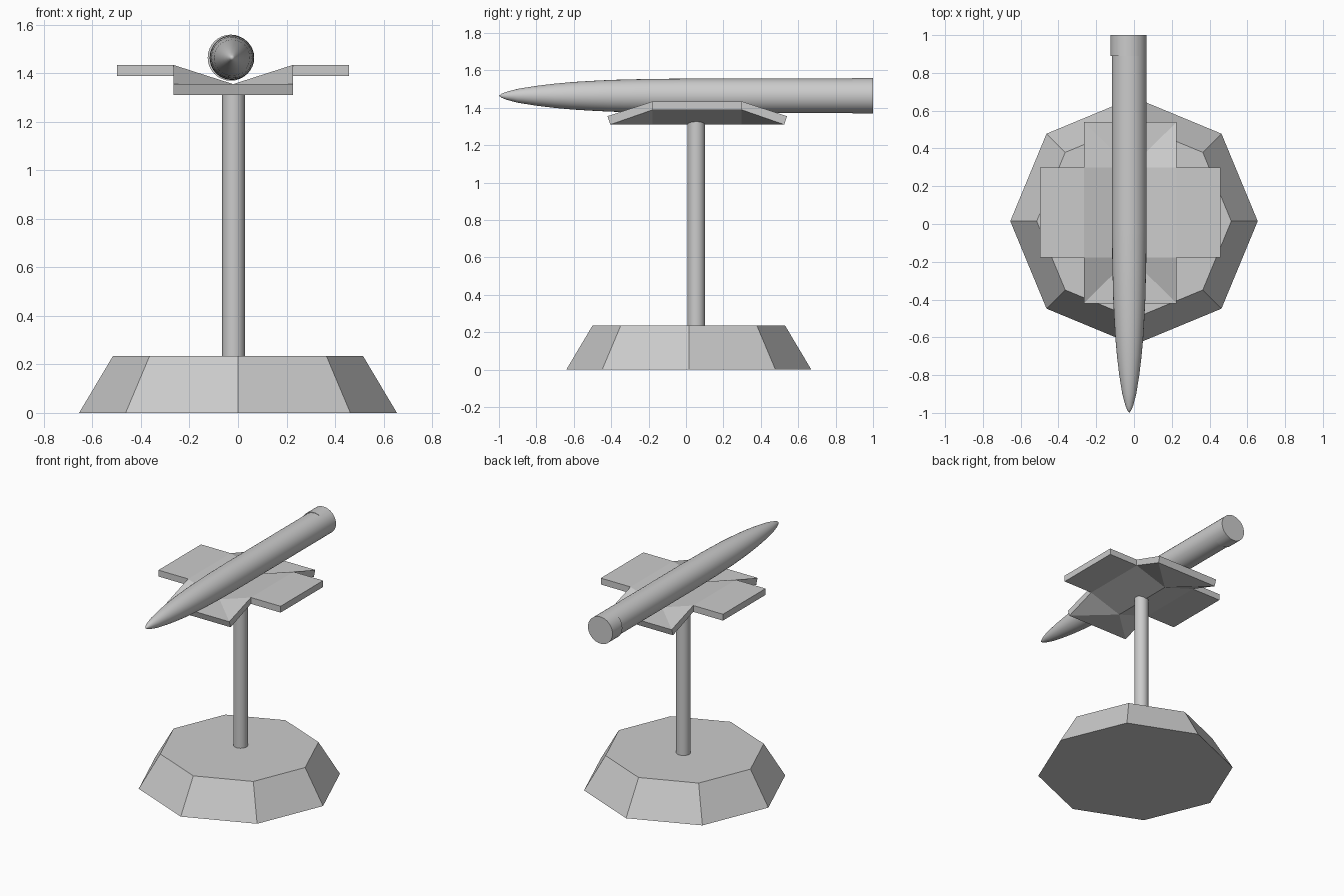
import bpy, bmesh, math
from mathutils import Matrix, Vector

if "Cube" in bpy.data.objects:
    bpy.data.objects.remove(bpy.data.objects["Cube"])

grey = bpy.data.materials.new("plain grey")
grey.diffuse_color = (0.6, 0.6, 0.6, 1)
grey.use_nodes = True
grey.node_tree.nodes["Principled BSDF"].inputs["Base Color"].default_value = grey.diffuse_color


def finish(name, bm, smooth=False):
    bmesh.ops.recalc_face_normals(bm, faces=bm.faces[:])
    me = bpy.data.meshes.new(name)
    bm.to_mesh(me)
    bm.free()
    me.materials.append(grey)
    ob = bpy.data.objects.new(name, me)
    bpy.context.collection.objects.link(ob)
    if smooth:
        bpy.ops.object.select_all(action='DESELECT')
        bpy.context.view_layer.objects.active = ob
        ob.select_set(True)
        bpy.ops.object.shade_smooth_by_angle(angle=math.radians(35))
    return ob


def lathe(name, profile, sides, origin, along_y=False, smooth=True):
    """Rings of (height, radius) joined into a closed solid; radius 0 is a tip."""
    bm = bmesh.new()
    rings = []
    for h, r in profile:
        count = sides if r > 0 else 1
        ring = []
        for i in range(count):
            a = 2 * math.pi * i / sides
            u, v = r * math.cos(a), r * math.sin(a)
            co = Vector((u, h, v)) if along_y else Vector((u, v, h))
            ring.append(bm.verts.new(co + Vector(origin)))
        rings.append(ring)
    for lo, hi in zip(rings, rings[1:]):
        for i in range(sides):
            j = (i + 1) % sides
            if len(lo) == 1:
                bm.faces.new((lo[0], hi[i], hi[j]))
            else:
                bm.faces.new((lo[i], lo[j], hi[j], hi[i]))
    for ring in (rings[0], rings[-1]):
        if len(ring) > 1:
            bm.faces.new(ring)
    return finish(name, bm, smooth)


# Octagonal base and pole
lathe("base", [(0, 0.655), (0.235, 0.515)], 8, (0, 0.015, 0), smooth=False)
lathe("pole", [(0.22, 0.047), (1.335, 0.047)], 20, (-0.018, 0.055, 0))

# Rocket body with rounded pointed nose, and the band at its tail
nose = [(-1, 0), (-0.985, 0.011), (-0.96, 0.021), (-0.9, 0.037), (-0.8, 0.053),
        (-0.7, 0.065), (-0.6, 0.074), (-0.5, 0.080), (-0.4, 0.085), (-0.2, 0.090),
        (0, 0.092), (1, 0.092)]
lathe("rocket_body", nose, 32, (-0.025, 0, 1.464), along_y=True)
lathe("tail_band", [(0.89, 0.095), (1.0, 0.095)], 32, (-0.03, 0, 1.464), along_y=True)

# Folded cradle: V-shaped middle, level side wings, flaps folded down front and back
CX, CY, HIGH, LOW, THICK = -0.02, 0.06, 1.434, 1.355, 0.045
HALF, DEPTH, FLAP, WING = 0.246, 0.238, 0.48, 0.478
bm = bmesh.new()


def panel(points):
    bm.faces.new([bm.verts.new((CX + x, CY + y, z)) for x, y, z in points])


for s in (-1, 1):
    panel([(0, -DEPTH, LOW), (s * HALF, -DEPTH, HIGH), (s * HALF, DEPTH, HIGH), (0, DEPTH, LOW)])
    panel([(s * HALF, -DEPTH, HIGH), (s * WING, -DEPTH, HIGH),
           (s * WING, DEPTH, HIGH), (s * HALF, DEPTH, HIGH)])
    panel([(0, s * DEPTH, LOW), (-HALF, s * FLAP, LOW), (HALF, s * FLAP, LOW)])
    for t in (-1, 1):
        panel([(0, s * DEPTH, LOW), (t * HALF, s * DEPTH, HIGH), (t * HALF, s * FLAP, LOW)])
bmesh.ops.remove_doubles(bm, verts=bm.verts[:], dist=0.001)
bmesh.ops.recalc_face_normals(bm, faces=bm.faces[:])
# Thicken downward, keeping the top sheet
top = bm.faces[:]
geo = bmesh.ops.extrude_face_region(bm, geom=top, use_keep_orig=True)["geom"]
for v in (g for g in geo if isinstance(g, bmesh.types.BMVert)):
    v.co.z -= THICK
    if abs(v.co.y - CY) > DEPTH + 0.1:      # flap ends lean inward underneath
        v.co.y -= math.copysign(0.015, v.co.y - CY)
finish("cradle", bm)
